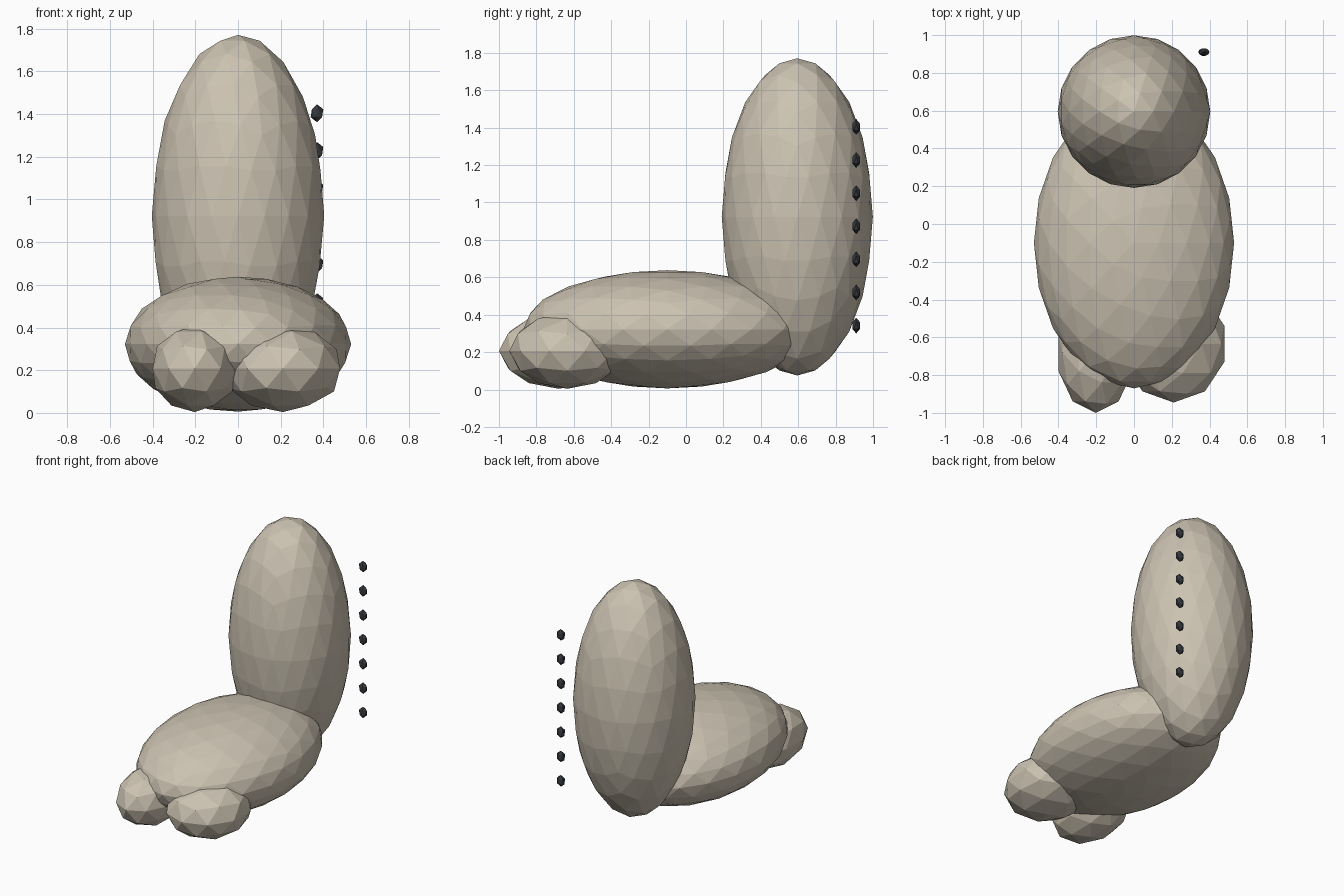
import bpy

if "Cube" in bpy.data.objects:
    bpy.data.objects.remove(bpy.data.objects["Cube"])


def make_material(name, colour):
    mat = bpy.data.materials.new(name)
    mat.diffuse_color = (*colour, 1.0)
    mat.use_nodes = True
    mat.node_tree.nodes["Principled BSDF"].inputs["Base Color"].default_value = mat.diffuse_color
    return mat


def ellipsoid(name, centre, radii, detail, mat):
    """Flat-faced icosphere stretched to the given radii."""
    bpy.ops.mesh.primitive_ico_sphere_add(subdivisions=detail, radius=1, location=centre)
    obj = bpy.context.object
    obj.name = name
    obj.scale = radii
    bpy.ops.object.transform_apply(location=False, rotation=False, scale=True)
    obj.data.materials.append(mat)
    return obj


beige = make_material("warm beige", (0.60, 0.54, 0.44))
charcoal = make_material("charcoal", (0.035, 0.04, 0.047))

# Upright back and low seat
ellipsoid("back_column", (0, 0.595, 0.923), (0.404, 0.404, 0.848), 3, beige)
ellipsoid("seat_body", (0, -0.10, 0.322), (0.53, 0.77, 0.316), 3, beige)

# Two front feet of slightly different width
ellipsoid("left_foot", (-0.203, -0.68, 0.207), (0.207, 0.32, 0.203), 2, beige)
ellipsoid("right_foot", (0.21, -0.635, 0.207), (0.282, 0.31, 0.203), 2, beige)

# Vertical row of small studs behind the back
for i in range(7):
    ellipsoid(f"stud_{i + 1}", (0.37, 0.91, 0.342 + i * 0.177),
              (0.033, 0.023, 0.042), 1, charcoal)
